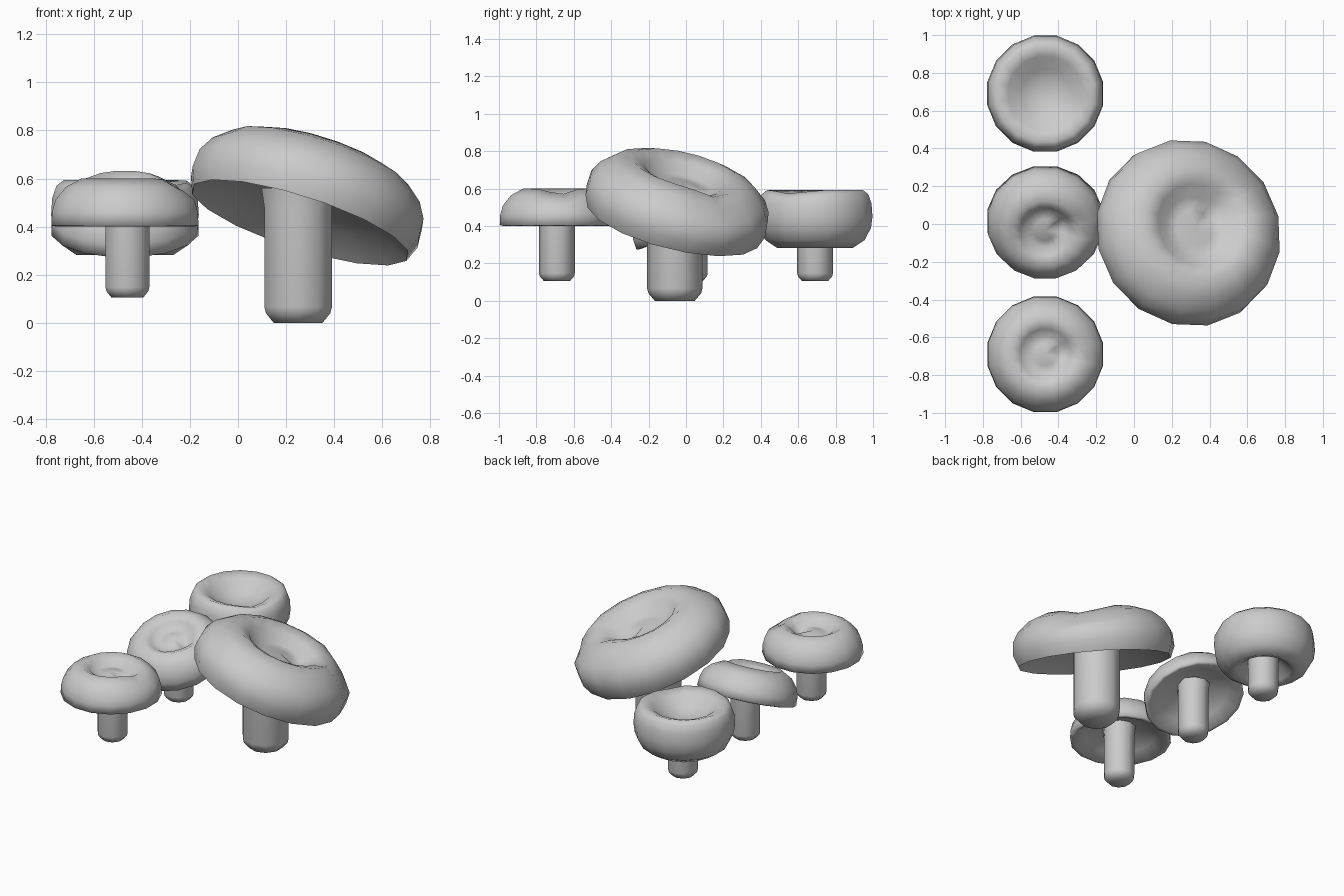
import bpy, bmesh, math
from mathutils import Vector, Matrix

if "Cube" in bpy.data.objects:
    bpy.data.objects.remove(bpy.data.objects["Cube"])

grey = bpy.data.materials.new("plain_grey")
grey.diffuse_color = (0.6, 0.6, 0.6, 1)
grey.use_nodes = True
grey.node_tree.nodes["Principled BSDF"].inputs["Base Color"].default_value = grey.diffuse_color


def lathe(name, profile, sides, matrix, notch_angle=0.0, notch=0.0, crest=1.0):
    """Revolve (radius, height) points; the notch is a soft dent in the crest."""
    bm = bmesh.new()
    rings = []
    for r, h in profile:
        if r == 0:
            rings.append([bm.verts.new(matrix @ Vector((0, 0, h)))])
            continue
        ring = []
        for s in range(sides):
            a = 2 * math.pi * (s + 0.5) / sides
            d = (a - notch_angle + math.pi) % (2 * math.pi) - math.pi
            dip = notch * math.exp(-(d / 0.4) ** 2) if h >= crest else 0
            ring.append(bm.verts.new(matrix @ Vector((r * math.cos(a), r * math.sin(a), h - dip))))
        rings.append(ring)
    for lo, hi in zip(rings, rings[1:]):
        for s in range(sides):
            t = (s + 1) % sides
            if len(lo) == 1:
                bm.faces.new((lo[0], hi[t], hi[s]))
            elif len(hi) == 1:
                bm.faces.new((lo[s], lo[t], hi[0]))
            else:
                bm.faces.new((lo[s], lo[t], hi[t], hi[s]))
    bmesh.ops.recalc_face_normals(bm, faces=bm.faces)
    me = bpy.data.meshes.new(name)
    bm.to_mesh(me)
    bm.free()
    for p in me.polygons:
        p.use_smooth = True
    me.set_sharp_from_angle(angle=math.radians(85))
    me.materials.append(grey)
    ob = bpy.data.objects.new(name, me)
    bpy.context.collection.objects.link(ob)
    return ob


def placed(x, y, z, normal=(0, 0, 1)):
    tilt = Vector((0, 0, 1)).rotation_difference(Vector(normal).normalized())
    return Matrix.Translation((x, y, z)) @ tilt.to_matrix().to_4x4()


def stem(name, x, y, radius, bottom, top):
    bevel = radius * 0.45
    lathe(name, [(0, bottom), (radius * 0.72, bottom), (radius * 0.95, bottom + bevel * 0.6),
                 (radius, bottom + bevel), (radius, top - 0.08), (radius * 1.08, top), (0, top)],
          10, placed(x, y, 0))


# cap profiles: hollow underside, bulging rim, crest and dimple with a small hump
big_profile = [(0, .12), (.16, .115), (.33, .075), (.44, .02), (.475, 0), (.503, .07), (.497, .15),
               (.46, .215), (.39, .275), (.30, .308), (.225, .28), (.165, .22), (.10, .215), (0, .235)]
small_profile = [(0, .09), (.12, .085), (.22, .045), (.29, .0), (.312, .005), (.309, .06), (.295, .11),
                 (.25, .165), (.185, .20), (.135, .172), (.10, .137), (.06, .147), (0, .157)]
bowl_profile = [(0, .38), (.10, .36), (.16, .30), (.205, .282), (.27, .325), (.305, .39), (.313, .45),
                (.308, .52), (.29, .57), (.26, .593), (.20, .57), (.13, .51), (.06, .488), (0, .48)]

# large tilted mushroom
stem("big_stem", 0.25, -0.06, 0.148, 0.0, 0.56)
lathe("big_cap", big_profile, 16, placed(0.258, -0.07, 0.417, (0.32, 0.25, 1)),
      math.radians(40), 0.04, 0.21)

# three small mushrooms in a row: level, tilted forward, bowl shaped
stem("front_stem", -0.46, -0.69, 0.096, 0.105, 0.49)
lathe("front_cap", small_profile, 16, placed(-0.47, -0.69, 0.4), math.radians(5), 0.03, 0.13)
stem("middle_stem", -0.46, 0.02, 0.096, 0.105, 0.48)
lathe("middle_cap", small_profile, 16, placed(-0.47, 0.022, 0.38, (0, -0.39, 1)),
      math.radians(10), 0.03, 0.13)
stem("back_stem", -0.46, 0.69, 0.096, 0.105, 0.42)
lathe("back_cap", bowl_profile, 16, placed(-0.47, 0.69, 0.0), math.radians(-30), 0.02, 0.55)
